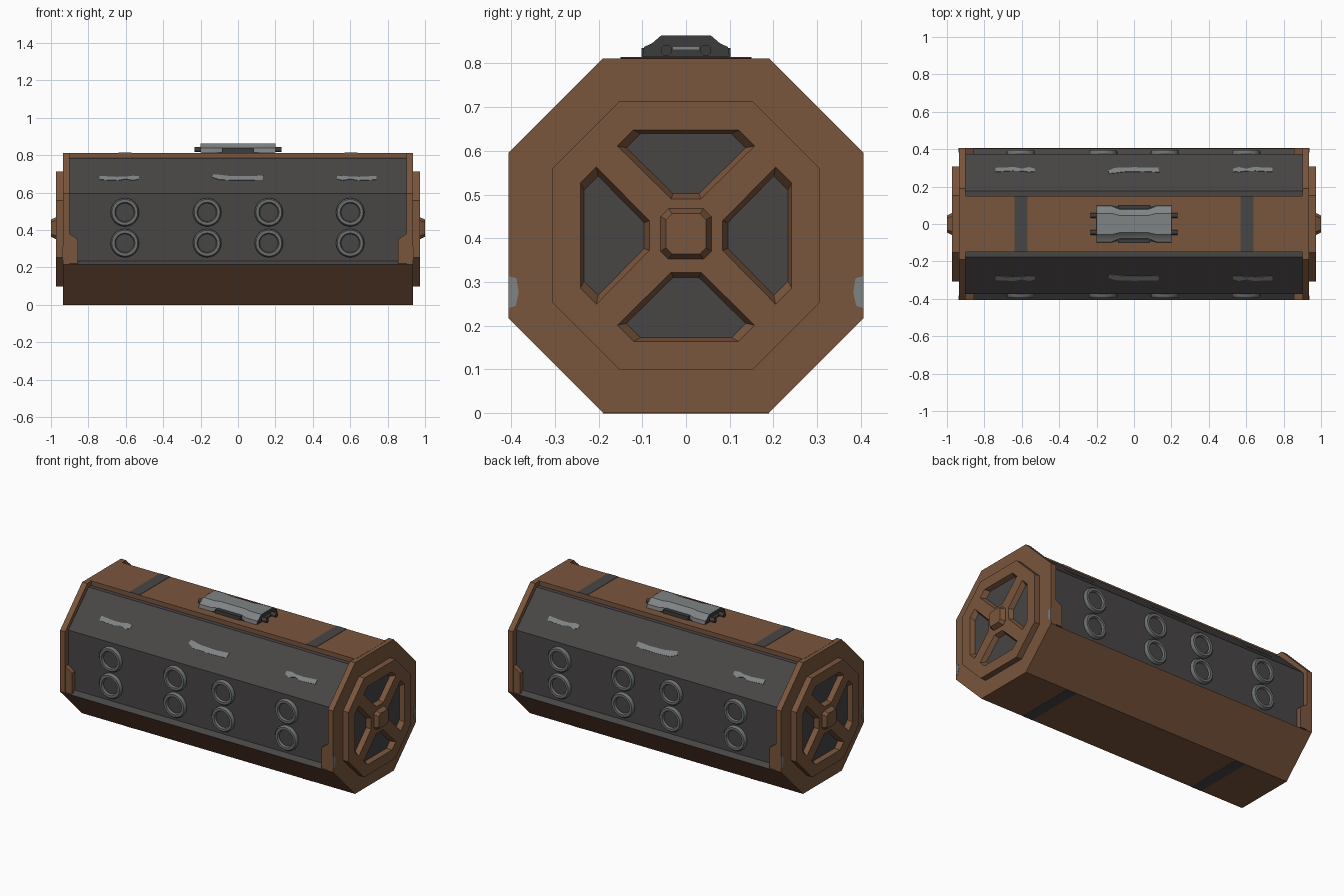
import bpy, bmesh, math

if "Cube" in bpy.data.objects:
    bpy.data.objects.remove(bpy.data.objects["Cube"], do_unlink=True)


def material(name, *rgb):
    m = bpy.data.materials.new(name)
    m.use_nodes = True
    m.diffuse_color = (*rgb, 1)
    m.node_tree.nodes["Principled BSDF"].inputs["Base Color"].default_value = (*rgb, 1)
    return m


BROWN = material("leather_brown", 0.195, 0.092, 0.047)
DARK = material("panel_charcoal", 0.065, 0.059, 0.059)
STEEL = material("steel_grey", 0.215, 0.23, 0.23)
RING = material("ring_grey", 0.15, 0.165, 0.16)
IRON = material("dark_iron", 0.045, 0.045, 0.046)
MID = 0.406  # height of the barrel axis


def loft(name, rings, *mats, rule=None, smooth=False):
    """Skin a row of matching outlines and cap both ends."""
    bm = bmesh.new()
    rows = [[bm.verts.new(p) for p in ring] for ring in rings]
    n = len(rows[0])
    for a, b in zip(rows, rows[1:]):
        for i in range(n):
            j = (i + 1) % n
            bm.faces.new((a[i], a[j], b[j], b[i]))
    caps = [bm.faces.new(rows[0]), bm.faces.new(rows[-1])]
    if rule:
        for f in bm.faces:
            f.material_index = rule(f, caps)
    bmesh.ops.recalc_face_normals(bm, faces=bm.faces)
    mesh = bpy.data.meshes.new(name)
    bm.to_mesh(mesh)
    bm.free()
    ob = bpy.data.objects.new(name, mesh)
    bpy.context.collection.objects.link(ob)
    for m in mats:
        mesh.materials.append(m)
    if smooth:
        bpy.ops.object.select_all(action='DESELECT')
        ob.select_set(True)
        bpy.context.view_layer.objects.active = ob
        bpy.ops.object.shade_smooth_by_angle(angle=math.radians(40))
    return ob


def across(x, outline, z=0):
    """Place a (y, z) outline at a station along x."""
    return [(x, u, v + z) for u, v in outline]


def box(name, x0, x1, y0, y1, z0, z1, mat):
    sq = [(y0, z0), (y1, z0), (y1, z1), (y0, z1)]
    return loft(name, [across(x0, sq), across(x1, sq)], mat)


def octagon(h, f):
    return [(f, -h), (h, -f), (h, f), (f, h), (-f, h), (-h, f), (-h, -f), (-f, -h)]


def mirrored(half):
    return half + [(-u, v) for u, v in reversed(half)]


# Barrel: brown shell with recessed dark sides
profile = mirrored([(0.19, 0), (0.405, 0.215), (0.375, 0.235), (0.375, 0.595),
                    (0.176, 0.785), (0.15, 0.785), (0.15, 0.813)])


def side_panel(face, caps):
    c = face.calc_center_median()
    return int(face not in caps and abs(c.y) > 0.155 and c.z > 0.216)


loft("barrel", [across(-0.91, profile), across(0.91, profile)], BROWN, DARK, rule=side_panel)

# Dark straps on top and bottom
for x in (-0.605, 0.605):
    box("top_strap", x - 0.035, x + 0.035, -0.15, 0.15, 0.81, 0.815, DARK)
    box("bottom_strap", x - 0.035, x + 0.035, -0.19, 0.19, -0.001, 0.003, DARK)

# Ends: frame, raised cap with four wells, hub
WELL = [(-0.12, 0.242), (0.12, 0.242), (0.157, 0.205), (0.034, 0.084),
        (-0.034, 0.084), (-0.157, 0.205)]


def turn(pts, k, scale=1.0):
    pts = [(u * scale, 0.175 + (v - 0.175) * scale) for u, v in pts]
    for _ in range(k):
        pts = [(-v, u) for u, v in pts]
    return pts


for s, side in ((1, "left"), (-1, "right")):
    loft(side + "_frame", [across(s * x, octagon(0.406, 0.19), MID) for x in (0.9, 0.935)], BROWN)
    cap = loft(side + "_cap", [across(s * x, octagon(0.307, 0.153), MID) for x in (0.93, 0.972)], BROWN)
    for k in range(4):
        cutter = loft("well_cutter", [across(s * 0.942, turn(WELL, k, 0.86), MID),
                                      across(s * 0.972, turn(WELL, k), MID),
                                      across(s * 0.99, turn(WELL, k), MID)], BROWN)
        cutter.hide_render = True
        cut = cap.modifiers.new("well", 'BOOLEAN')
        cut.operation = 'DIFFERENCE'
        cut.solver = 'EXACT'
        cut.object = cutter
        bpy.context.view_layer.objects.active = cap
        bpy.ops.object.modifier_apply(modifier=cut.name)
        bpy.data.objects.remove(cutter, do_unlink=True)
        loft(side + "_well_floor", [across(s * x, turn(WELL, k, 0.87), MID) for x in (0.94, 0.944)], DARK)
    loft(side + "_hub", [across(s * 0.965, octagon(0.058, 0.04), MID + 0.004),
                         across(s * 0.975, octagon(0.058, 0.04), MID + 0.004),
                         across(s * 1.0, octagon(0.046, 0.032), MID + 0.004)], BROWN)

    # Corner brackets and worn spots beside the panels
    for f in (1, -1):
        bracket = [(0.91, 0.222), (0.855, 0.222), (0.855, 0.35), (0.9, 0.38), (0.91, 0.38)]
        loft(side + "_bracket", [[(s * x, f * y, z) for x, z in bracket] for y in (0.37, 0.405)], BROWN)
        worn = [(0.405, 0.24), (0.39, 0.245), (0.383, 0.275), (0.388, 0.308), (0.405, 0.313)]
        loft(side + "_worn_edge", [across(s * x, [(f * u, v) for u, v in worn])
                                   for x in (0.933, 0.937)], STEEL)

# Side rings and paint strokes on both long sides
STROKE_SIDE = [(0.53, 0.672), (0.56, 0.664), (0.60, 0.672), (0.64, 0.664), (0.74, 0.668),
               (0.74, 0.688), (0.65, 0.683), (0.6, 0.684), (0.56, 0.689), (0.53, 0.686)]
STROKE_MID = [(-0.14, 0.682), (-0.1, 0.668), (0, 0.665), (0.13, 0.667), (0.135, 0.69),
              (0.05, 0.686), (-0.05, 0.688), (-0.13, 0.697)]


def on_slope(pts, f, lift, flip=1):
    return [(x * flip, f * (0.176 + (0.785 - z) * 0.199 / 0.19 + lift), z + lift) for x, z in pts]


def ring_hole(face, caps):
    return int(face is caps[1])


STEPS = [(0.076, 0.37), (0.076, 0.386), (0.069, 0.395), (0.054, 0.395), (0.049, 0.382)]
for f, side in ((-1, "front"), (1, "back")):
    for x in (-0.605, -0.165, 0.165, 0.6):
        for z in (0.33, 0.495):
            circles = [[(x + r * math.cos(i * math.tau / 24), f * y, z + r * math.sin(i * math.tau / 24))
                        for i in range(24)] for r, y in STEPS]
            loft(side + "_ring", circles, RING, DARK, rule=ring_hole, smooth=True)
    for pts, flip in ((STROKE_SIDE, 1), (STROKE_SIDE, -1), (STROKE_MID, 1)):
        loft(side + "_paint_stroke", [on_slope(pts, f, d, flip) for d in (-0.002, 0.002)], STEEL)

# Handle: waisted steel grip, iron ends, side bars and pins
grip = mirrored([(0.1, 0.816), (0.096, 0.838), (0.078, 0.846), (0.057, 0.864)])
waist = [(u * 0.82, v) for u, v in grip]
stations = [(-0.2, grip), (-0.12, grip), (-0.08, waist), (0.08, waist), (0.12, grip), (0.2, grip)]
loft("handle_grip", [across(x, p) for x, p in stations], STEEL, IRON,
     rule=lambda face, caps: int(face in caps), smooth=True)
box("handle_base", -0.195, 0.195, -0.095, 0.095, 0.805, 0.818, IRON)
for f in (1, -1):
    box("handle_side_bar", -0.085, 0.085, f * 0.075, f * 0.102, 0.81, 0.836, IRON)
    pin = [(f * 0.045 + 0.013 * math.cos(i * math.tau / 12), 0.83 + 0.013 * math.sin(i * math.tau / 12))
           for i in range(12)]
    loft("handle_pin", [across(-0.233, pin), across(0.233, pin)], IRON, smooth=True)
    box("handle_end_slot", f * 0.199, f * 0.203, -0.03, 0.03, 0.832, 0.838, STEEL)
